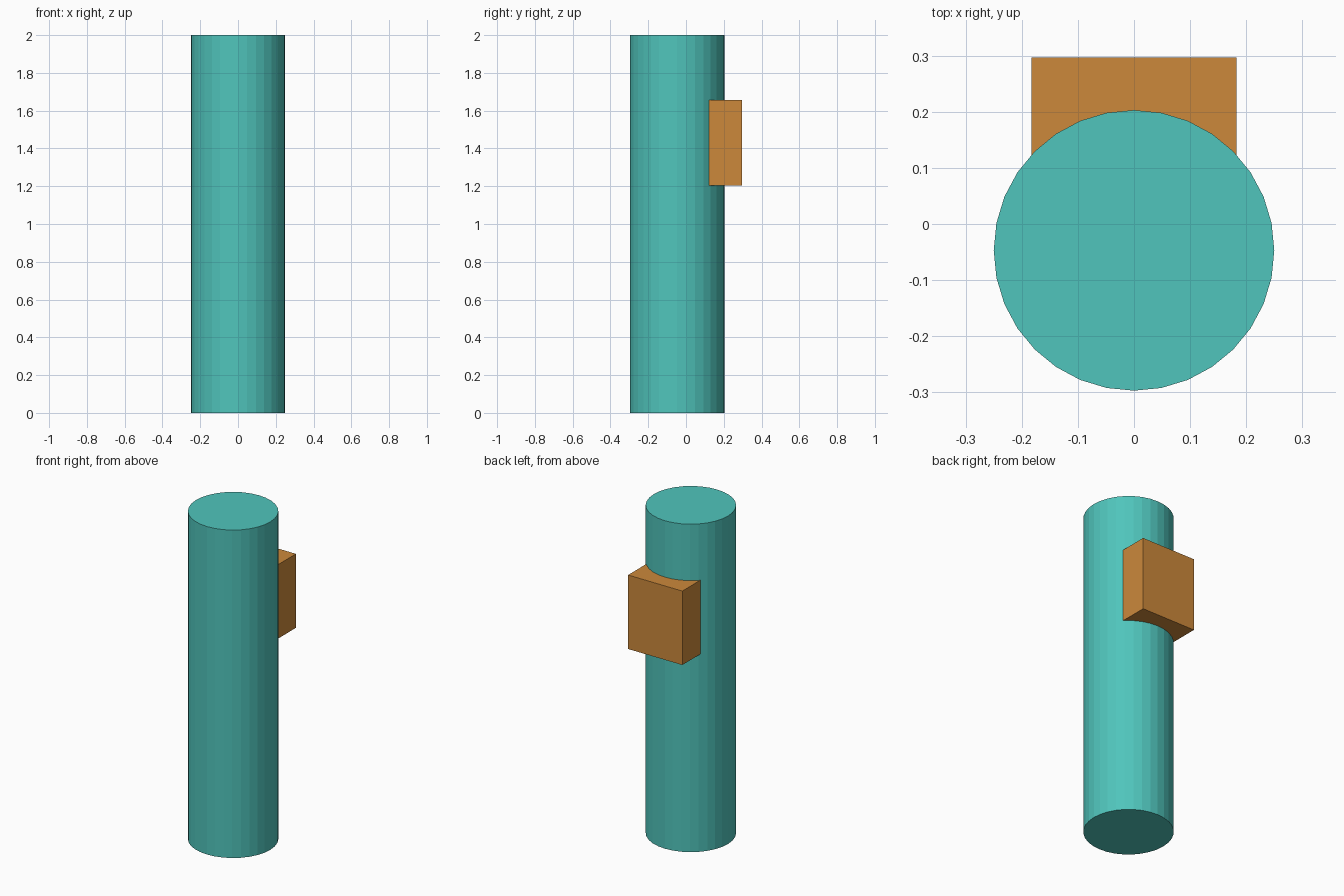
import bpy

if "Cube" in bpy.data.objects:
    bpy.data.objects.remove(bpy.data.objects["Cube"])


def material(name, rgb):
    mat = bpy.data.materials.new(name)
    # sRGB to linear
    mat.diffuse_color = [((c / 255 + 0.055) / 1.055) ** 2.4 for c in rgb] + [1.0]
    mat.use_nodes = True
    mat.node_tree.nodes["Principled BSDF"].inputs["Base Color"].default_value = mat.diffuse_color
    return mat


teal = material("teal", (80, 197, 188))
orange = material("orange", (204, 137, 59))

# Upright faceted column
bpy.ops.mesh.primitive_cylinder_add(vertices=32, radius=0.25, depth=2.0,
                                    location=(0, -0.047, 1.0))
column = bpy.context.object
column.name = "column"
column.data.materials.append(teal)

# Block set into the back of the column
x_half, y_front, y_back, z_low, z_high = 0.183, 0.0, 0.297, 1.205, 1.656
bpy.ops.mesh.primitive_cube_add(
    size=1, location=(0, (y_front + y_back) / 2, (z_low + z_high) / 2))
block = bpy.context.object
block.name = "back_block"
block.scale = (2 * x_half, y_back - y_front, z_high - z_low)
bpy.ops.object.transform_apply(location=False, rotation=False, scale=True)
block.data.materials.append(orange)
